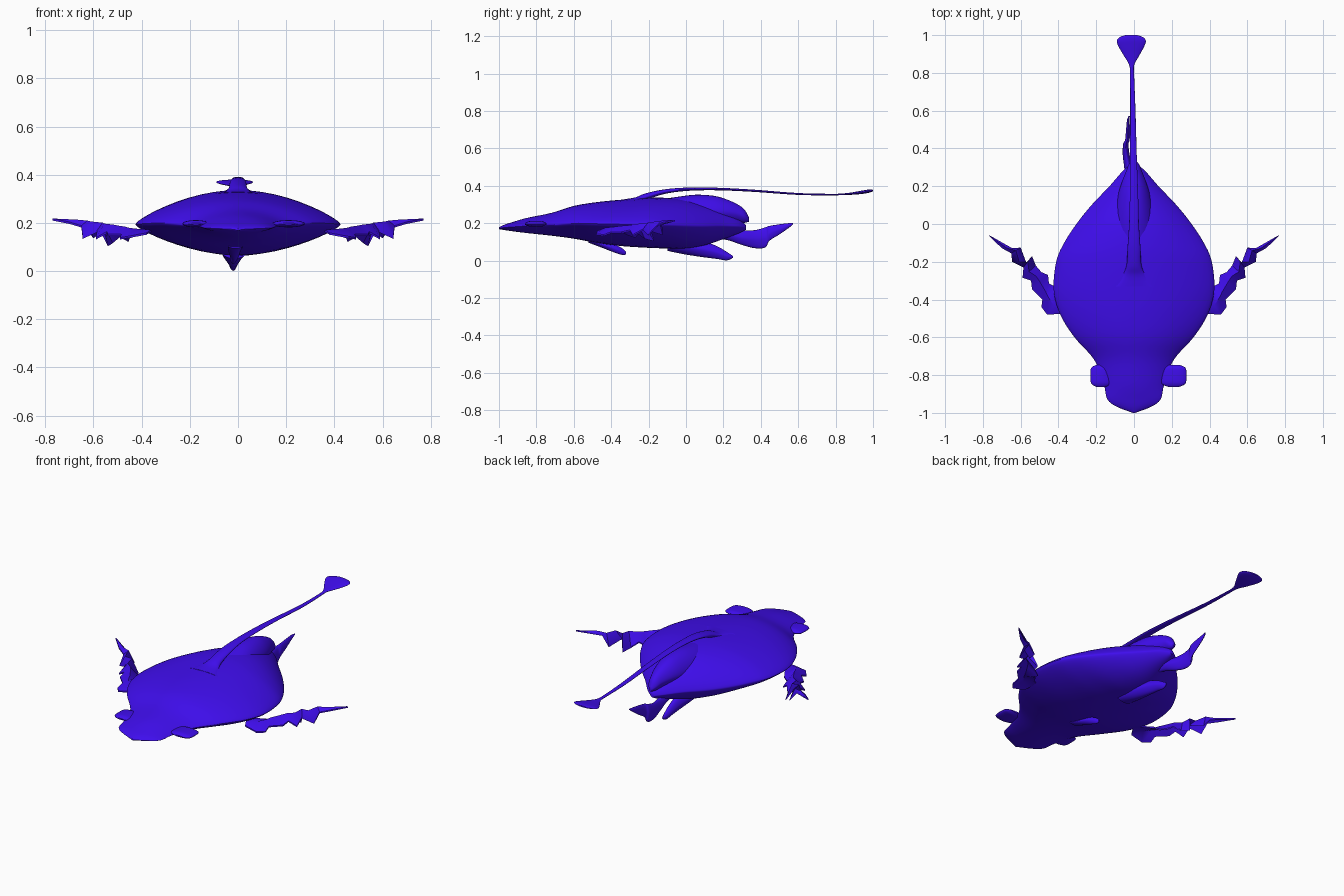
import bpy, bmesh, math

mat = bpy.data.materials.new("violet_skin")
mat.diffuse_color = (0.05, 0.004, 0.85, 1)


def finish(bm, name, angle=50):
    bmesh.ops.recalc_face_normals(bm, faces=bm.faces)
    me = bpy.data.meshes.new(name)
    bm.to_mesh(me)
    bm.free()
    ob = bpy.data.objects.new(name, me)
    bpy.context.collection.objects.link(ob)
    me.materials.append(mat)
    bpy.ops.object.select_all(action='DESELECT')
    ob.select_set(True)
    bpy.context.view_layer.objects.active = ob
    bpy.ops.object.shade_smooth_by_angle(angle=math.radians(angle))
    return ob


def spline(pts, steps):
    """Catmull-Rom resampling of station tuples."""
    out = []
    n = len(pts)
    for i in range(n - 1):
        a, b, c, d = pts[max(i - 1, 0)], pts[i], pts[i + 1], pts[min(i + 2, n - 1)]
        for s in range(steps):
            t = s / steps
            out.append(tuple(
                q + 0.5 * t * (r - p + t * (2*p - 5*q + 4*r - u + t * (3*(q - r) + u - p)))
                for p, q, r, u in zip(a, b, c, d)))
    return out + [pts[-1]]


def loft(name, stations, lens=0.0, mid=0.5, seg=32, steps=4):
    """Skin sections along y: (y, centre x, half width, top z, bottom z)."""
    bm = bmesh.new()
    rings = []
    for y, x, w, top, bot in spline(stations, steps):
        zm = bot + (top - bot) * mid
        ring = []
        for k in range(seg):
            a = 2 * math.pi * k / seg
            s = math.sin(a)
            prof = (1 - lens) * abs(s) + lens * s * s
            h = (top - zm) if s > 0 else (bot - zm)
            ring.append(bm.verts.new((x + max(w, 0.001) * math.cos(a), y, zm + h * prof)))
        rings.append(ring)
    for r, q in zip(rings, rings[1:]):
        for k in range(seg):
            j = (k + 1) % seg
            bm.faces.new((r[k], r[j], q[j], q[k]))
    bm.faces.new(rings[0])
    bm.faces.new(rings[-1])
    return finish(bm, name)


# broad flattened body with snout
loft("body", [
    (-1.0, 0, .005, .178, .168), (-.97, 0, .085, .192, .163), (-.93, 0, .14, .205, .157),
    (-.85, 0, .16, .228, .147), (-.72, 0, .21, .255, .133), (-.6, 0, .315, .292, .117),
    (-.48, 0, .39, .312, .095), (-.35, 0, .425, .325, .078), (-.2, 0, .412, .335, .068),
    (-.1, 0, .37, .335, .065), (0, 0, .305, .325, .065), (.1, 0, .225, .30, .082),
    (.2, 0, .13, .265, .115), (.28, 0, .06, .225, .145), (.32, 0, .012, .19, .165)],
    lens=0.72, mid=0.47, seg=48, steps=5)

# rounded dorsal lobe
loft("dorsal_fin", [
    (-.15, 0, .05, .325, .25), (-.05, 0, .10, .34, .2), (.05, 0, .10, .352, .17),
    (.15, 0, .085, .346, .17), (.22, 0, .065, .326, .19), (.28, 0, .042, .298, .2),
    (.315, 0, .028, .27, .202), (.337, 0, .008, .23, .208)], lens=0.4)

# fins along the belly
loft("anal_fin", [
    (-.1, -.015, .05, .09, .052), (0, -.02, .045, .11, .032), (.1, -.02, .032, .10, .017),
    (.17, -.02, .022, .075, .008), (.22, -.02, .014, .045, .001), (.25, -.02, .004, .025, .014)],
    lens=0.5)
loft("pelvic_fin", [
    (-.52, -.01, .03, .11, .095), (-.44, -.015, .025, .10, .065), (-.38, -.015, .018, .085, .042),
    (-.34, -.02, .012, .065, .03), (-.32, -.02, .003, .045, .033)], lens=0.5)

# tail fin, slightly bent to one side
loft("tail_fin", [
    (.14, -.01, .04, .18, .115), (.22, -.02, .025, .17, .11), (.30, -.03, .022, .16, .083),
    (.37, -.042, .018, .163, .066), (.425, -.043, .014, .178, .07), (.445, -.035, .012, .185, .105),
    (.5, -.032, .010, .194, .14), (.55, -.03, .007, .2, .175), (.573, -.025, .003, .2, .194)],
    lens=0.5)

# lure stalk and its flat paddle
loft("lure_stalk", [
    (-.33, 0, .12, .328, .29), (-.27, 0, .065, .338, .30), (-.22, 0, .04, .358, .32),
    (-.12, 0, .034, .38, .355), (0, 0, .026, .39, .372), (.15, 0, .022, .39, .376),
    (.35, -.003, .018, .38, .368), (.6, -.006, .014, .361, .351), (.78, -.01, .011, .357, .349),
    (.84, -.012, .013, .359, .350), (.89, -.013, .04, .365, .352), (.94, -.014, .068, .374, .356),
    (.97, -.014, .077, .379, .361), (.99, -.014, .06, .38, .366), (1.0, -.014, .03, .378, .37)],
    seg=20)

# bulging eyes, the right one larger
for side, cx, w in (("left", -.175, .055), ("right", .21, .067)):
    loft(side + "_eye", [(-.862, cx, w * .45, .2, .192), (-.85, cx, w * .85, .207, .186),
                         (-.83, cx, w, .211, .182), (-.775, cx, w, .211, .182),
                         (-.757, cx, w * .85, .207, .186), (-.746, cx, w * .45, .2, .192)], seg=24)

# ragged pectoral fins: outer edge, rib and inner edge
outer = [(.38, -.475, .155), (.46, -.48, .14), (.49, -.44, .135), (.485, -.40, .15), (.54, -.345, .15),
         (.545, -.30, .16), (.59, -.285, .135), (.585, -.23, .165), (.645, -.20, .138),
         (.65, -.155, .185), (.70, -.128, .20), (.77, -.06, .214)]
inner = [(.34, -.40, .165), (.39, -.38, .165), (.42, -.33, .15), (.45, -.315, .14), (.455, -.27, .125),
         (.49, -.255, .145), (.52, -.22, .12), (.54, -.17, .107), (.57, -.205, .165),
         (.60, -.125, .14), (.645, -.128, .195), (.765, -.06, .214)]
for side, m in (("right", 1), ("left", -1)):
    bm = bmesh.new()
    cols = []
    for i, (o, n) in enumerate(zip(outer, inner)):
        rib = [(p + q) / 2 for p, q in zip(o, n)]
        rib[2] = .168 + .046 * (i / 11)
        cols.append([[bm.verts.new((m * p[0], p[1], p[2] + dz)) for p in
                      (o, rib, n)] for dz in (.004, -.004)])
    for c, d in zip(cols, cols[1:]):
        for k in (0, 1):
            for r in (0, 1):
                bm.faces.new((c[k][r], c[k][r + 1], d[k][r + 1], d[k][r]))
        for r in (0, 2):
            bm.faces.new((c[0][r], c[1][r], d[1][r], d[0][r]))
    for c in (cols[0], cols[-1]):
        bm.faces.new(c[0] + c[1][::-1])
    finish(bm, side + "_pectoral_fin", 35)
